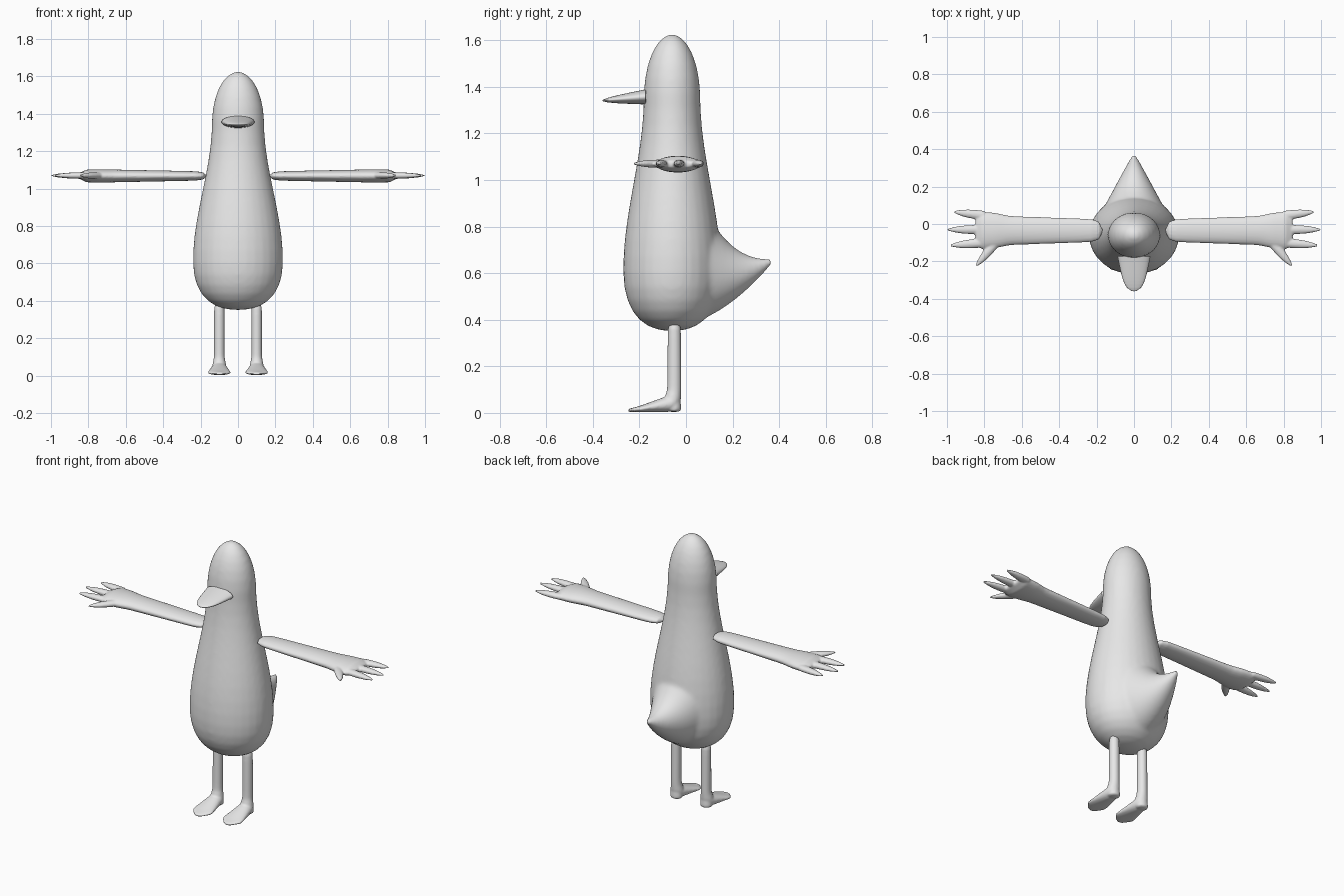
import bpy, bmesh, math
from mathutils import Vector

cube = bpy.data.objects.get("Cube")
if cube:
    bpy.data.objects.remove(cube, do_unlink=True)

grey = bpy.data.materials.new("plain_grey")
grey.use_nodes = True
colour = (0.8, 0.8, 0.8, 1)
grey.diffuse_color = colour
grey.node_tree.nodes["Principled BSDF"].inputs["Base Color"].default_value = colour

SIDES = 16
STEPS = 4
SWELL = 1.025  # offsets the shrinkage of the subdivision


def refine(stations):
    """Add evenly spaced stations between the given ones."""
    vectors = [Vector(station) for station in stations]
    result = []
    for start, end in zip(vectors, vectors[1:]):
        result += [start.lerp(end, step / STEPS) for step in range(STEPS)]
    return result + [vectors[-1]]


def add_loft(bm, stations, across, axis=None):
    """Skin elliptical rings (x, y, z, half_width, half_height) along a path."""
    stations = refine(stations)
    centres = [Vector(station[:3]) for station in stations]
    last = len(centres) - 1
    rings = []
    for i, station in enumerate(stations):
        path = centres[min(i + 1, last)] - centres[max(i - 1, 0)]
        along = Vector(axis) if axis else path.normalized()
        height = along.cross(Vector(across)).normalized()
        width = height.cross(along)
        ring = []
        for k in range(SIDES):
            angle = math.tau * k / SIDES
            offset = (width * math.cos(angle) * station[3]
                      + height * math.sin(angle) * station[4])
            ring.append(bm.verts.new(centres[i] + offset * SWELL))
        rings.append(ring)
    for ring, following in zip(rings, rings[1:]):
        for k in range(SIDES):
            n = (k + 1) % SIDES
            bm.faces.new((ring[k], ring[n], following[n], following[k]))
    bm.faces.new(rings[0][::-1])
    bm.faces.new(rings[-1])


def finish(name, bm, voxel=None, smoothing=None):
    """Make a smooth object, blending overlapping lofts when a voxel size is given."""
    bmesh.ops.recalc_face_normals(bm, faces=bm.faces)
    mesh = bpy.data.meshes.new(name)
    bm.to_mesh(mesh)
    bm.free()
    mesh.materials.append(grey)
    obj = bpy.data.objects.new(name, mesh)
    bpy.context.collection.objects.link(obj)
    for polygon in mesh.polygons:
        polygon.use_smooth = True
    rounding = obj.modifiers.new("Rounding", "SUBSURF")
    rounding.levels = rounding.render_levels = 1
    if voxel:
        blend = obj.modifiers.new("Blend", "REMESH")
        blend.mode = "VOXEL"
        blend.voxel_size = voxel
        blend.use_smooth_shade = True
        soften = obj.modifiers.new("Soften", "SMOOTH")
        soften.factor = 0.5
        soften.iterations = smoothing


def fractions(count):
    return [i / count for i in range(count + 1)]


# Body: a full belly dome, an eased taper and a rounded head
BOTTOM, BELLY, NECK, TOP = 0.352, 0.62, 1.35, 1.625
BELLY_WIDTH, HEAD_WIDTH = 0.241, 0.14


def body_width(z):
    if z < BELLY:
        drop = (BELLY - z) / (BELLY - BOTTOM)
        return BELLY_WIDTH * max(1 - drop ** 2.4, 0) ** (1 / 2.4)
    if z > NECK:
        rise = (z - NECK) / (TOP - NECK)
        return HEAD_WIDTH * math.sqrt(max(1 - rise ** 2, 0))
    t = (z - BELLY) / (NECK - BELLY)
    return BELLY_WIDTH + (HEAD_WIDTH - BELLY_WIDTH) * t * t * (3 - 2 * t)


body = bmesh.new()
body_rings = []
for t in fractions(24):
    z = BOTTOM + (TOP - BOTTOM) * (1 - math.cos(math.pi * t)) / 2
    width = max(body_width(z), 0.02)
    body_rings.append((0, -0.06, z, width, width * 0.87))
add_loft(body, body_rings, across=(1, 0, 0), axis=(0, 0, 1))

# Tail: narrows backwards while its underside rises to an upturned tip
tail_rings = []
for t in fractions(12):
    under = 0.38 + 0.26 * t ** 1.7
    ridge = 0.66 + 0.45 * (1 - t) ** 2.5
    width = 0.21 * (1 - t) + 0.01
    tail_rings.append((0, 0.39 * t - 0.02, (under + ridge) / 2,
                       width, (ridge - under) / 2))
add_loft(body, tail_rings, across=(1, 0, 0), axis=(0, 1, 0))
finish("body_and_tail", body, voxel=0.011, smoothing=8)

# Beak: a flat wedge with a rounded tip
beak = bmesh.new()
beak_rings = []
for t in fractions(10):
    tip = math.sqrt(1.05 - t ** 6)
    beak_rings.append((0, -0.17 - 0.19 * t, 1.357 - 0.016 * t,
                       0.087 * (1 - 0.45 * t) * tip,
                       0.032 * (1 - 0.7 * t) * tip))
add_loft(beak, beak_rings, across=(1, 0, 0), axis=(0, -1, 0))
finish("beak", beak)

# Arm outline: distance from the middle, half width, half thickness
arm_outline = [(0.16, 0.06, 0.024), (0.66, 0.077, 0.034), (0.74, 0.094, 0.036),
               (0.81, 0.1, 0.034), (0.85, 0.08, 0.014)]

# Fingers and thumb: knuckle and tip seen from above
fingers = [((0.8, 0.045), (0.965, 0.065)), ((0.8, -0.03), (1, -0.03)),
           ((0.8, -0.1), (0.985, -0.115)), ((0.74, -0.1), (0.845, -0.225))]

# Leg and foot: y, z, half width, half thickness
leg_path = [(-0.05, 0.4, 0.028, 0.028), (-0.05, 0.1, 0.028, 0.03),
            (-0.06, 0.04, 0.04, 0.038), (-0.2, 0.016, 0.064, 0.013),
            (-0.25, 0.01, 0.02, 0.006)]

for side, sign in (("left", 1), ("right", -1)):
    # Arm, hand and fingers
    arm = bmesh.new()
    add_loft(arm, [(sign * x, -0.035, 1.068, width, thick)
                   for x, width, thick in arm_outline],
             across=(0, 1, 0), axis=(sign, 0, 0))
    for knuckle, tip in fingers:
        start, end = Vector(knuckle), Vector(tip)
        finger_rings = []
        for t in fractions(6):
            x, y = start.lerp(end, t)
            size = 0.02 * (1 - t ** 3) + 0.005
            finger_rings.append((sign * x, y, 1.07, size, size * 0.7))
        add_loft(arm, finger_rings, across=(0, 1, 0))
    finish(side + "_arm_and_hand", arm, voxel=0.006, smoothing=2)

    # Leg bending into a flared foot, with a heel below the ankle
    leg = bmesh.new()
    add_loft(leg, [(sign * 0.1, *ring) for ring in leg_path], across=(1, 0, 0))
    add_loft(leg, [(sign * 0.1, -0.052, z, size, size * 0.9)
                   for z, size in ((0.002, 0.037), (0.09, 0.028))],
             across=(1, 0, 0))
    finish(side + "_leg_and_foot", leg, voxel=0.006, smoothing=2)
